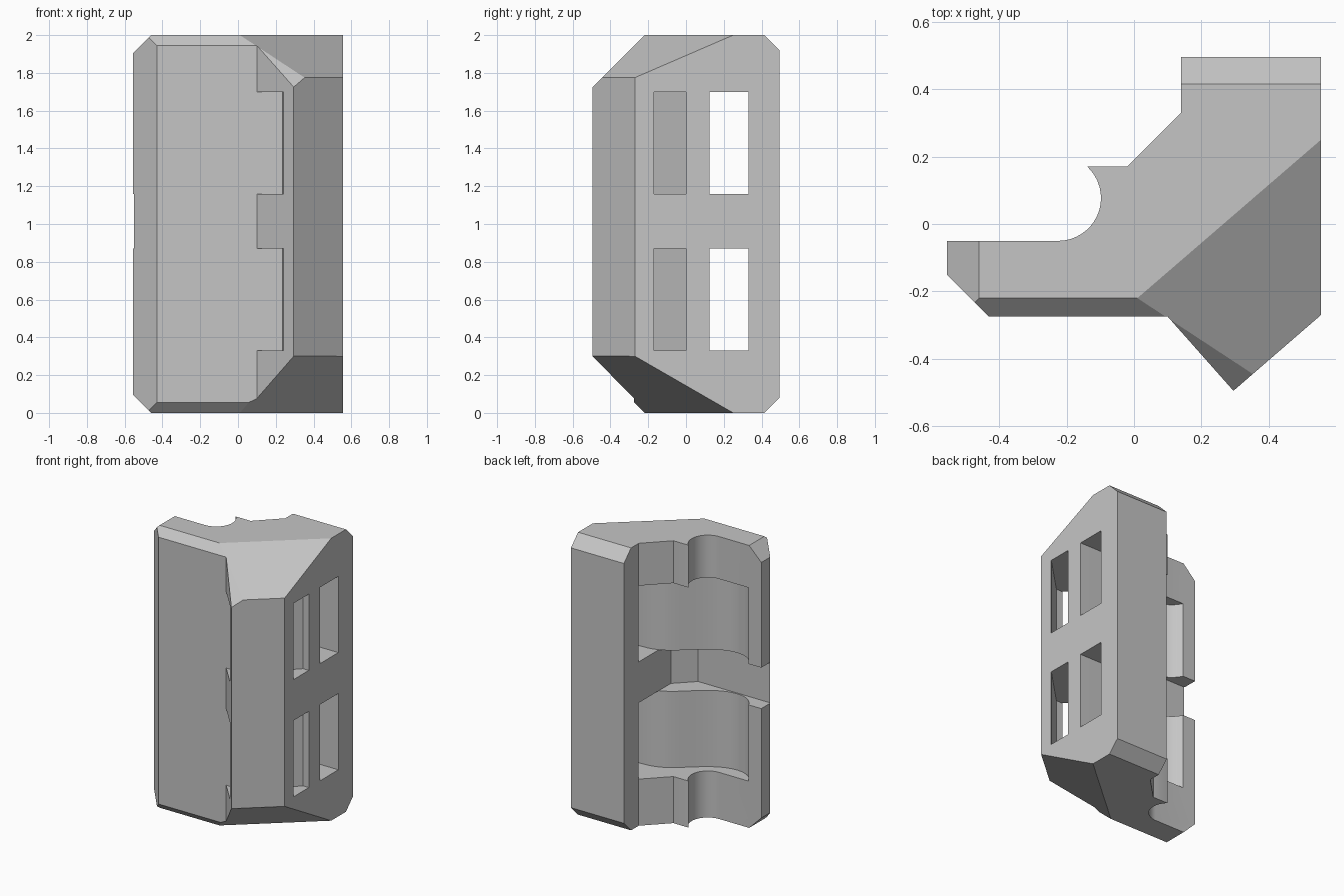
import bpy
import bmesh
from math import cos, sin, radians
from mathutils import Vector
from mathutils.geometry import interpolate_bezier

old = bpy.data.objects.get("Cube")
if old:
    bpy.data.objects.remove(old, do_unlink=True)

# Single grey plastic
grey = bpy.data.materials.new("light grey")
grey.use_nodes = True
colour = (0.56, 0.56, 0.56, 1)
grey.diffuse_color = colour
grey.node_tree.nodes["Principled BSDF"].inputs["Base Color"].default_value = colour


def prism(name, outline, z0, z1, cuts=()):
    """Extrude a plan outline and slice it with (point, outward normal) planes."""
    bm = bmesh.new()
    face = bm.faces.new([bm.verts.new((x, y, z0)) for x, y in outline])
    up = bmesh.ops.extrude_face_region(bm, geom=[face])["geom"]
    bmesh.ops.translate(bm, vec=(0, 0, z1 - z0),
                        verts=[v for v in up if isinstance(v, bmesh.types.BMVert)])
    for point, normal in cuts:
        bmesh.ops.bisect_plane(bm, geom=bm.verts[:] + bm.edges[:] + bm.faces[:],
                               plane_co=point, plane_no=normal, clear_outer=True)
        bmesh.ops.holes_fill(bm, edges=[e for e in bm.edges if e.is_boundary], sides=0)
    bmesh.ops.recalc_face_normals(bm, faces=bm.faces)
    mesh = bpy.data.meshes.new(name)
    bm.to_mesh(mesh)
    bm.free()
    mesh.materials.append(grey)
    obj = bpy.data.objects.new(name, mesh)
    bpy.context.collection.objects.link(obj)
    return obj


def curve(a, b, c, d, n=12):
    pts = [Vector((*p, 0)) for p in (a, b, c, d)]
    return [(p.x, p.y) for p in interpolate_bezier(*pts, n)]


# Plan outline with the round rod groove at the back
groove = [(-0.225 + 0.127 * cos(radians(a)), 0.077 + 0.127 * sin(radians(a)))
          for a in range(47, -91, -8)]
outline = [(-0.555, -0.05), (-0.555, -0.15), (-0.43, -0.275), (0.10, -0.275),
           (0.295, -0.495), (0.555, -0.27), (0.555, 0.495), (0.14, 0.495),
           (0.14, 0.33), (-0.02, 0.17), (-0.138, 0.17)] + groove

# Bevels at both ends, and the big sloped planes over the front corner
cuts = []
for z, s, rise in ((2, 1, 0.225), (0, -1, 0.30)):
    cuts += [((0, -0.22, z), (0, -1, s)),
             ((-0.46, 0, z), (-1, 0, s)),
             ((0, 0.415, z), (0, 1, s)),
             ((0.01, -0.22, z), (0.653 * rise, -0.757 * rise, s * 0.394))]
body = prism("bracket_body", outline, 0, 2, cuts)

# Curved back recess that runs out through the rear side window
recess = [(0.7, 0.125), (0.7, 0.33), (0.14, 0.33), (0.1, 0.6), (-0.455, 0.6)]
recess += curve((-0.455, -0.05), (-0.40, -0.17), (-0.25, -0.17), (-0.13, -0.09))
recess += curve((-0.13, -0.09), (0.03, 0.015), (0.07, 0.125), (0.27, 0.125))[1:]

# Angled slot from the front corner to the forward side window
slot = [(0.10, -0.275), (0.05, -0.36), (0.2, -0.5), (0.24, -0.433),
        (0.29, -0.433), (0.553, -0.17), (0.7, -0.17), (0.7, 0),
        (0.51, 0), (0.235, -0.275)]

# Deep step between the two recesses
step = [(0.14, -0.03), (0.14, 0.33), (0.1, 0.6), (-0.7, 0.6),
        (-0.7, -0.155), (0.013, -0.155)]

cutters = [prism("step_cutter", step, 0.87, 1.16)]
for z0, z1 in ((0.33, 0.87), (1.16, 1.70)):
    cutters += [prism("recess_cutter", recess, z0, z1),
                prism("slot_cutter", slot, z0, z1)]

bpy.context.view_layer.objects.active = body
for cutter in cutters:
    cutter.hide_render = True
    mod = body.modifiers.new("cut", 'BOOLEAN')
    mod.operation = 'DIFFERENCE'
    mod.solver = 'EXACT'
    mod.object = cutter
    bpy.ops.object.modifier_apply(modifier=mod.name)
    bpy.data.objects.remove(cutter, do_unlink=True)

# Smooth the curved walls, keep the corners crisp
bpy.ops.object.select_all(action='DESELECT')
body.select_set(True)
bpy.ops.object.shade_smooth_by_angle(angle=radians(22))
